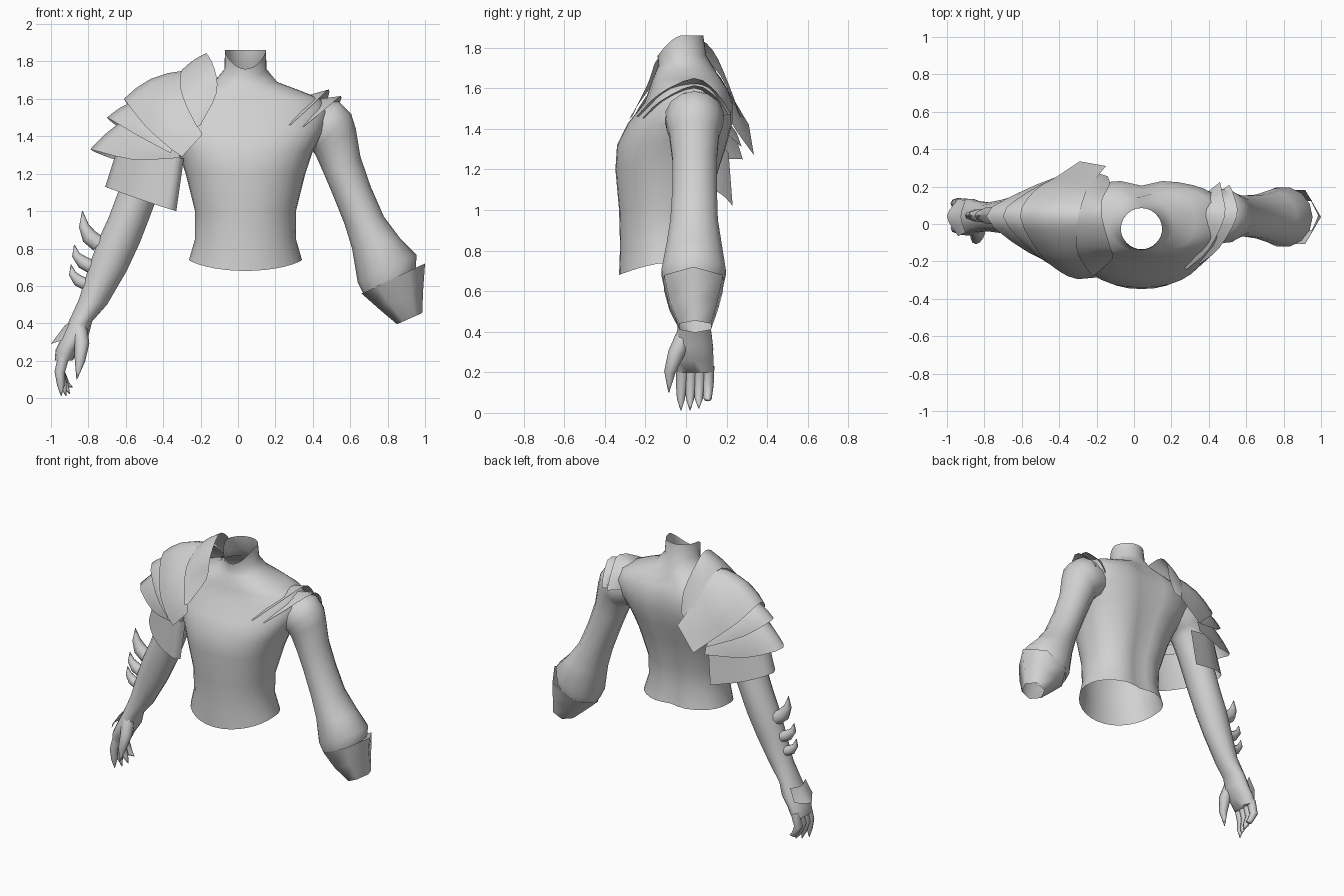
import bpy, bmesh, math
from mathutils import Vector
from mathutils.bvhtree import BVHTree

if "Cube" in bpy.data.objects:
    bpy.data.objects.remove(bpy.data.objects["Cube"])

CX = 0.04  # body centre line
grey = bpy.data.materials.new("light_grey")
grey.diffuse_color = (0.64, 0.64, 0.64, 1)
grey.use_nodes = True
grey.node_tree.nodes["Principled BSDF"].inputs["Base Color"].default_value = grey.diffuse_color


def finish(name, bm, angle=50, away=None):
    bmesh.ops.recalc_face_normals(bm, faces=bm.faces)
    if away is not None:  # open sheets: normals point away from a centre
        bm.normal_update()
        s = sum((f.calc_center_median() - Vector(away)).dot(f.normal) * f.calc_area() for f in bm.faces)
        if s < 0:
            bmesh.ops.reverse_faces(bm, faces=bm.faces)
    me = bpy.data.meshes.new(name)
    bm.to_mesh(me)
    bm.free()
    me.materials.append(grey)
    ob = bpy.data.objects.new(name, me)
    bpy.context.collection.objects.link(ob)
    bpy.ops.object.select_all(action='DESELECT')
    bpy.context.view_layer.objects.active = ob
    ob.select_set(True)
    bpy.ops.object.shade_smooth_by_angle(angle=math.radians(angle))
    return ob


def loft(bm, rows, closed=True, caps=(False, False)):
    vs = [[bm.verts.new(p) for p in r] for r in rows]
    n = len(rows[0])
    for a, b in zip(vs, vs[1:]):
        for i in range(n if closed else n - 1):
            j = (i + 1) % n
            bm.faces.new((a[i], a[j], b[j], b[i]))
    if caps[0]:
        bm.faces.new(vs[0])
    if caps[1]:
        bm.faces.new(vs[-1])


def ring(xo, zo, xi, zi, y0, y1, n=14):
    """Oval section between an outer and an inner point."""
    out = []
    for k in range(n):
        a = math.tau * k / n
        t = 0.5 + 0.5 * math.cos(a)
        out.append((xi + (xo - xi) * t, (y0 + y1) / 2 - (y1 - y0) / 2 * math.sin(a), zi + (zo - zi) * t))
    return out


def spike(bm, pts, radii, n=8):
    """Curved tapering tube through a few points."""
    pts = [Vector(p) for p in pts]
    rows = []
    for i, (p, r) in enumerate(zip(pts, radii)):
        d = (pts[min(i + 1, len(pts) - 1)] - pts[max(i - 1, 0)]).normalized()
        u = d.cross(Vector((0, 1, 0))).normalized()
        v = d.cross(u)
        rows.append([p + (u * math.cos(math.tau * k / n) + v * math.sin(math.tau * k / n)) * r for k in range(n)])
    loft(bm, rows, caps=(True, True))


def smooth_path(pts, steps=3):
    """Catmull-Rom curve through the points."""
    p = [Vector(q) for q in pts]
    p = [p[0] * 2 - p[1]] + p + [p[-1] * 2 - p[-2]]
    out = []
    for a, b, c, d in zip(p, p[1:], p[2:], p[3:]):
        for k in range(steps):
            t = k / steps
            out.append(0.5 * (2 * b + (c - a) * t + (2 * a - 5 * b + 4 * c - d) * t * t
                              + (3 * b - a - 3 * c + d) * t ** 3))
    return out + [p[-2]]


def plate(name, a, b, away, bulge=0.0):
    """Curved armour sheet between two edges, fullest in the middle."""
    c = Vector(away)
    a, b = smooth_path(a), smooth_path(b)
    rows = []
    for k in range(5):
        t = k / 4
        row = []
        for i, (p, q) in enumerate(zip(a, b)):
            m = p.lerp(q, t)
            w = math.sin(math.pi * t) * math.sin(math.pi * i / (len(a) - 1))
            row.append(m + (m - c).normalized() * bulge * w)
        rows.append(row)
    bm = bmesh.new()
    loft(bm, rows, closed=False)
    finish(name, bm, 65, away)


def buried(bm, tree, direction):
    """Faces of bm whose corners all lie inside the other shape."""
    d = Vector(direction).normalized()

    def inside(p):
        hits, o = 0, p.copy()
        while hits < 20:
            loc = tree.ray_cast(o, d)[0]
            if loc is None:
                break
            hits += 1
            o = loc + d * 1e-4
        return hits % 2 == 1
    flags = {v: inside(v.co) for v in bm.verts}
    return [f for f in bm.faces if all(flags[v] for v in f.verts)]


# Torso: z, half width, front y, back y, front drop, squareness
sections = [
    (0.74, .302, -.33, .14, .06, 1), (0.85, .27, -.325, .12, .03, 1), (1.0, .27, -.33, .125, 0, .97),
    (1.2, .32, -.348, .175, 0, .92), (1.32, .36, -.34, .21, 0, .88), (1.43, .42, -.285, .235, 0, .85),
    (1.53, .45, -.205, .235, 0, .85), (1.60, .40, -.18, .21, 0, .85), (1.645, .29, -.165, .18, 0, .9),
    (1.69, .17, -.15, .145, .01, 1), (1.76, .112, -.135, .10, .05, 1), (1.86, .11, -.14, .085, .10, 1)]
rows, N = [], 32
for z, hw, yf, yb, drop, e in sections:
    row = []
    for k in range(N):
        c, s = math.cos(math.tau * k / N), math.sin(math.tau * k / N)
        x = hw * math.copysign(abs(c) ** e, c)
        yc = (yf + yb) / 2
        y = yc + (yb - yf) / 2 * math.copysign(abs(s) ** (e if s < 0 or z > 1.65 else e * 0.82), s)
        if s > 0 and z < 1.65:  # spine groove
            y -= 0.03 * math.exp(-(x / 0.07) ** 2)
        row.append((CX + x, y, z - drop * max(0, -s) ** 1.5))
    rows.append(row)
torso = bmesh.new()
loft(torso, rows)

# Arms: outer x z, inner x z, y range
upper = [(.42, 1.59, .30, 1.36, -.07, .15), (.54, 1.585, .385, 1.33, -.105, .19),
         (.605, 1.52, .40, 1.32, -.10, .18), (.63, 1.44, .415, 1.30, -.085, .165),
         (.655, 1.29, .455, 1.21, -.07, .155), (.71, 1.13, .51, 1.08, -.07, .155)]
armoured = [(.78, .97, .57, .93, -.08, .16), (.87, .85, .61, .80, -.10, .18),
            (.955, .765, .64, .62, -.125, .20), (.95, .69, .67, .56, -.11, .185)]
bare = [(-.69, .97, -.475, .96, -.065, .15), (-.745, .85, -.525, .83, -.06, .145),
        (-.795, .71, -.595, .68, -.05, .13), (-.85, .53, -.70, .50, -.04, .115),
        (-.905, .41, -.78, .41, -.045, .125), (-.94, .33, -.80, .33, -.065, .135),
        (-.975, .26, -.85, .26, -.06, .138), (-.98, .20, -.885, .20, -.045, .136)]
arm_a = bmesh.new()
loft(arm_a, [ring(*r) for r in upper + armoured], caps=(True, True))
arm_b = bmesh.new()
mirrored = [(2 * CX - r[0], r[1], 2 * CX - r[2], r[3], r[4], r[5]) for r in upper]
loft(arm_b, [ring(*r) for r in mirrored + bare], caps=(True, True))

# Open the skin where the arms meet the torso
body_tree, trees = BVHTree.FromBMesh(torso), [BVHTree.FromBMesh(b) for b in (arm_a, arm_b)]
hidden = [(arm_a, buried(arm_a, body_tree, (1, .011, .003))), (arm_b, buried(arm_b, body_tree, (-1, .011, .003)))]
in_torso = set(buried(torso, trees[0], (.3, 1, .12))) | set(buried(torso, trees[1], (.3, 1, .12)))
for b, faces in hidden + [(torso, list(in_torso))]:
    bmesh.ops.delete(b, geom=faces, context='FACES')
finish("torso", torso, 60, (CX, -.07, 1.2))
finish("armoured_arm", arm_a, 60, (.6, .04, 1.1))
finish("bare_arm", arm_b, 60, (-.6, .04, 1.0))

# Fingers and thumb
bm = bmesh.new()
for y, ty, tx, tz in ((-.018, -.025, -.945, .012), (.025, .02, -.92, .012),
                      (.068, .063, -.90, .022), (.110, .107, -.885, .06)):
    spike(bm, [(-.93, y, .23), (-.953, (y + ty) / 2, .14), ((tx - .95) / 2, ty, .07), (tx, ty, tz)],
          [.03, .028, .02, .002])
spike(bm, [(-.85, -.01, .37), (-.835, -.05, .29), (-.845, -.08, .20), (-.862, -.085, .10)],
      [.045, .04, .028, .002])
finish("fingers", bm, 60)

# Pointed guard on the back of the hand
plate("hand_guard", [(-.90, -.045, .40), (-.925, .04, .39), (-.90, .125, .40)],
      [(-.94, -.065, .31), (-1.0, .04, .29), (-.94, .135, .31)], (-.85, .035, .33))

# Forearm thorns
bm = bmesh.new()
for bx, bz, tx, tz, r in ((-.765, .825, -.832, 1.0, .045), (-.80, .70, -.875, .82, .037), (-.825, .605, -.893, .715, .033)):
    h = tz - bz
    spike(bm, [(bx + .02, .045, bz), (bx - .03, .045, bz + h * .22), (tx + .008, .045, bz + h * .55), (tx, .045, tz)],
          [r, r * .95, r * .6, .002])
finish("forearm_thorns", bm, 60)

# Flared cuff on the armoured arm
bm = bmesh.new()
loft(bm, [ring(1.0, .72, .66, .56, -.13, .205, 6), ring(.99, .58, .75, .48, -.10, .175, 6),
          ring(.985, .455, .85, .395, -.045, .135, 6)])
finish("cuff", bm, 62)

# Large layered shoulder guard
C = (-.30, .02, 1.30)
collar_in = [(-.20, -.265, 1.46), (-.115, -.185, 1.63), (-.125, -.13, 1.76), (-.17, .03, 1.845),
             (-.17, .13, 1.79), (-.13, .21, 1.62), (-.14, .255, 1.48)]
collar_out = [(-.22, -.28, 1.45), (-.28, -.20, 1.57), (-.31, -.11, 1.67), (-.30, .03, 1.755),
              (-.27, .14, 1.70), (-.24, .22, 1.57), (-.20, .275, 1.45)]
dome_in = [(-.19, -.285, 1.41), (-.26, -.21, 1.54), (-.30, -.11, 1.66), (-.295, .03, 1.75),
           (-.26, .14, 1.69), (-.22, .22, 1.57), (-.15, .31, 1.42)]
dome_out = [(-.30, -.295, 1.29), (-.38, -.265, 1.35), (-.50, -.165, 1.46), (-.61, .04, 1.60),
            (-.53, .18, 1.49), (-.41, .255, 1.38), (-.29, .335, 1.27)]
plate("shoulder_collar", collar_in, collar_out, C, 0.01)
plate("shoulder_dome", dome_in, dome_out, C, 0.035)
mid_in = [(-.34, -.25, 1.36), (-.47, -.16, 1.47), (-.55, .04, 1.59), (-.50, .165, 1.49), (-.35, .25, 1.38)]
mid_out = [(-.36, -.265, 1.31), (-.53, -.16, 1.40), (-.70, .04, 1.50), (-.57, .17, 1.40), (-.36, .275, 1.31)]
low_in = [(-.33, -.25, 1.34), (-.50, -.155, 1.41), (-.62, .04, 1.48), (-.54, .165, 1.41), (-.34, .255, 1.33)]
low_out = [(-.31, -.255, 1.285), (-.56, -.155, 1.275), (-.79, .04, 1.33), (-.60, .175, 1.26), (-.34, .28, 1.25)]
plate("shoulder_middle_plate", mid_in, mid_out, C, 0.01)
plate("shoulder_lower_plate", low_in, low_out, C, 0.01)

# Sleeve guard below the shoulder guard
plate("sleeve_guard",
      [(-.29, -.17, 1.28), (-.34, -.205, 1.29), (-.52, -.14, 1.33), (-.64, .04, 1.35), (-.53, .16, 1.33), (-.32, .21, 1.28)],
      [(-.33, -.17, 1.0), (-.38, -.205, 1.015), (-.56, -.14, 1.075), (-.71, .04, 1.13), (-.57, .17, 1.08), (-.35, .23, 1.02)],
      (-.40, .02, 1.2))

# Two thin plates on the other shoulder
D = (.30, .02, 1.35)
plate("small_shoulder_upper_plate",
      [(.24, -.18, 1.47), (.31, -.09, 1.56), (.34, .04, 1.61), (.33, .12, 1.58), (.38, .16, 1.47)],
      [(.28, -.245, 1.46), (.40, -.135, 1.57), (.485, .04, 1.65), (.475, .15, 1.58), (.46, .225, 1.47)], D)
plate("small_shoulder_lower_plate",
      [(.31, -.16, 1.46), (.38, -.09, 1.54), (.43, .04, 1.60), (.43, .12, 1.55), (.44, .16, 1.46)],
      [(.35, -.215, 1.45), (.455, -.13, 1.535), (.55, .04, 1.615), (.535, .15, 1.555), (.51, .21, 1.47)], D)
